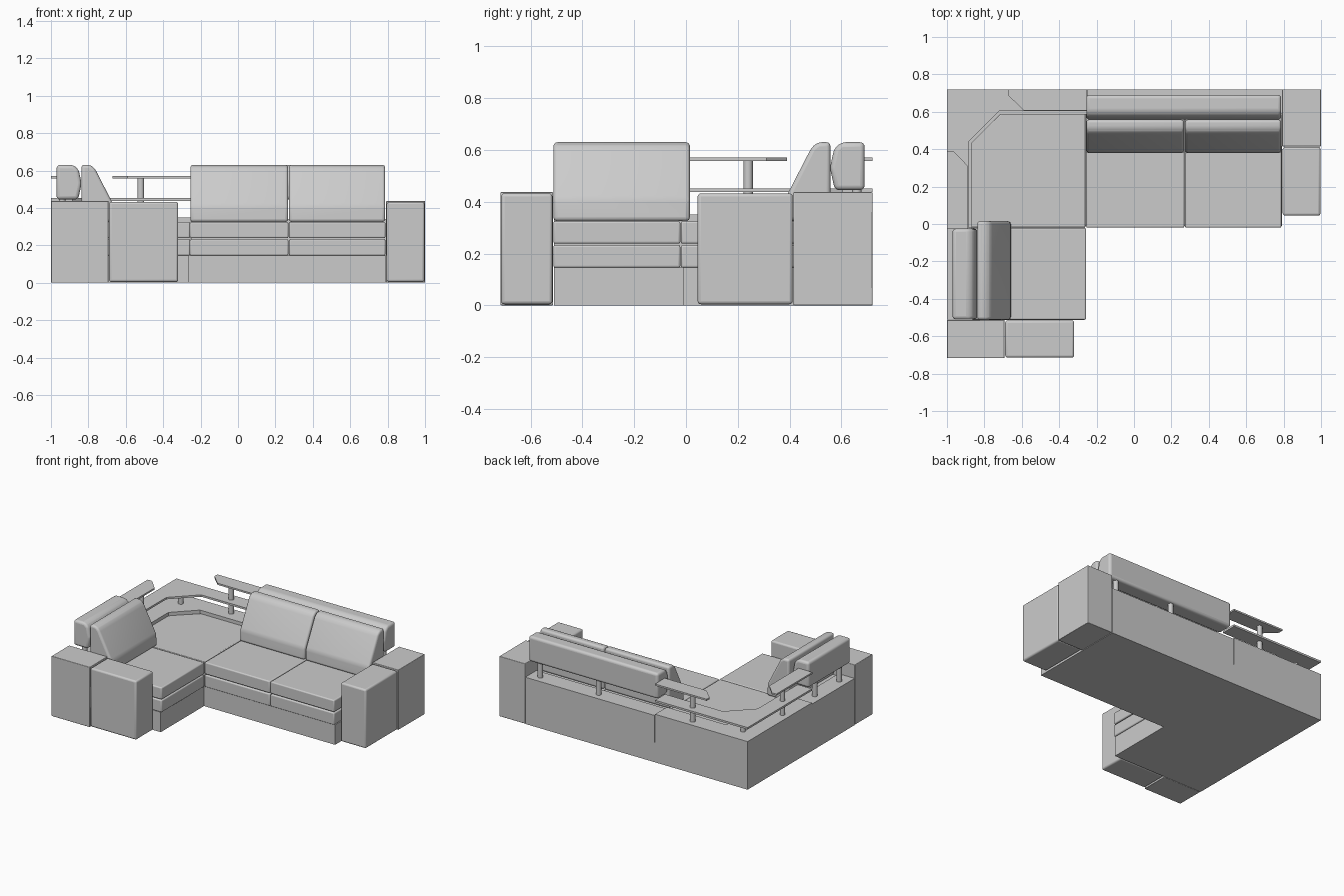
import bpy
import bmesh
import math
from mathutils import Vector

cube = bpy.data.objects.get("Cube")
if cube:
    bpy.data.objects.remove(cube, do_unlink=True)

# One upholstery grey for the whole sofa
GREY = (0.6, 0.6, 0.6, 1.0)
grey = bpy.data.materials.new("grey_upholstery")
grey.use_nodes = True
grey.diffuse_color = GREY
bsdf = next(n for n in grey.node_tree.nodes if n.type == 'BSDF_PRINCIPLED')
bsdf.inputs["Base Color"].default_value = GREY


def prism(name, points, sweep, bevel=0.0, segments=3):
    """Extrude a closed 3D outline along a vector, with optional rounded edges."""
    bm = bmesh.new()
    face = bm.faces.new([bm.verts.new(p) for p in points])
    moved = bmesh.ops.extrude_face_region(bm, geom=[face])["geom"]
    bmesh.ops.translate(bm, vec=Vector(sweep),
                        verts=[g for g in moved if isinstance(g, bmesh.types.BMVert)])
    bmesh.ops.recalc_face_normals(bm, faces=bm.faces)
    mesh = bpy.data.meshes.new(name)
    bm.to_mesh(mesh)
    bm.free()
    mesh.materials.append(grey)
    obj = bpy.data.objects.new(name, mesh)
    bpy.context.collection.objects.link(obj)
    if bevel:
        mod = obj.modifiers.new("rounded_edges", 'BEVEL')
        mod.width = bevel
        mod.segments = segments
        mod.limit_method = 'ANGLE'
        mod.angle_limit = math.radians(20)
        bpy.ops.object.select_all(action='DESELECT')
        obj.select_set(True)
        bpy.context.view_layer.objects.active = obj
        bpy.ops.object.shade_smooth_by_angle(angle=math.radians(40))
    return obj


def slab(name, plan, z0, z1, bevel=0.0):
    return prism(name, [(x, y, z0) for x, y in plan], (0, 0, z1 - z0), bevel)


def box(name, x0, x1, y0, y1, z0, z1, bevel=0.0):
    return slab(name, [(x0, y0), (x1, y0), (x1, y1), (x0, y1)], z0, z1, bevel)


def on_wall(wall, along, depth):
    """Plan position measured from the outer corner, along and in from a wall."""
    return (along - 1, 0.72 - depth) if wall == "back" else (depth - 1, 0.72 - along)


def wall_run(name, wall, profile, start, end, bevel):
    """Sweep a (depth, height) profile along a wall."""
    points = [(*on_wall(wall, start, d), z) for d, z in profile]
    a, b = on_wall(wall, start, 0), on_wall(wall, end, 0)
    return prism(name, points, (b[0] - a[0], b[1] - a[1], 0), bevel, 4)


def post(name, x, y, z0, z1, radius=0.018, sides=16):
    ring = [(x + radius * math.cos(i * math.tau / sides),
             y + radius * math.sin(i * math.tau / sides)) for i in range(sides)]
    obj = slab(name, ring, z0, z1)
    for poly in obj.data.polygons:
        poly.use_smooth = abs(poly.normal.z) < 0.5


# Plinth and low rear walls
slab("base", [(-1, 0.72), (-1, -0.51), (-0.265, -0.51), (-0.265, -0.012),
              (0.79, -0.012), (0.79, 0.72)], 0, 0.145)
box("back_wall", -0.25, 0.79, 0.59, 0.72, 0.145, 0.34)


def corner_band(inner, chamfer):
    """Angled band that wraps the outer corner up to both backrests."""
    return [(-1, 0.72), (-1, -0.02), (inner - 1, -0.02), (inner - 1, 0.72 - chamfer),
            (chamfer - 1, 0.72 - inner), (-0.255, 0.72 - inner), (-0.255, 0.72)]


slab("corner_wall", corner_band(0.135, 0.285), 0.145, 0.35)
box("side_wall", -1, -0.87, -0.51, -0.02, 0.145, 0.34)
slab("lower_shelf", corner_band(0.115, 0.28), 0.438, 0.452)

# Seats in two tiers
TIERS = {"lower": (0.145, 0.233), "upper": (0.238, 0.325)}
for tier, (z0, z1) in TIERS.items():
    box(f"{tier}_seat_left", 0.273, 0.788, -0.02, 0.59, z0, z1, 0.008)
    box(f"{tier}_seat_middle", -0.256, 0.269, -0.02, 0.59, z0, z1, 0.008)
    box(f"{tier}_seat_side", -0.87, -0.256, -0.512, -0.022, z0, z1, 0.008)
    slab(f"{tier}_seat_corner", [(-0.87, -0.018), (-0.26, -0.018), (-0.26, 0.59),
                                 (-0.71, 0.59), (-0.87, 0.44)], z0, z1, 0.005)

# Arms: a plain rear block and a softly rounded front block each
box("left_arm_rear", 0.792, 1, 0.415, 0.72, 0, 0.437, 0.004)
box("left_arm_front", 0.795, 0.997, 0.045, 0.412, 0.004, 0.432, 0.012)
box("right_arm_rear", -1, -0.692, -0.717, -0.513, 0, 0.437, 0.004)
box("right_arm_front", -0.689, -0.32, -0.714, -0.516, 0.004, 0.432, 0.012)

# Back cushions and the bolsters behind them
CUSHION = [(0.162, 0.325), (0.342, 0.325), (0.338, 0.41), (0.235, 0.61),
           (0.21, 0.63), (0.162, 0.63)]
BOLSTER = [(0.03, 0.445), (0.145, 0.445), (0.164, 0.53), (0.148, 0.605),
           (0.12, 0.63), (0.03, 0.63)]
wall_run("cushion_middle", "back", CUSHION, 0.745, 1.268, 0.02)
wall_run("cushion_left", "back", CUSHION, 1.273, 1.787, 0.02)
wall_run("cushion_side", "side", CUSHION, 0.705, 1.232, 0.02)
wall_run("bolster_back", "back", BOLSTER, 0.745, 1.787, 0.018)
wall_run("bolster_side", "side", BOLSTER, 0.745, 1.23, 0.018)

# Upper shelves, with one angled end each, and their posts
SHELF = [(0.33, 0), (0.33, 0.035), (0.41, 0.112), (0.745, 0.112), (0.745, 0)]
for wall in ("back", "side"):
    slab(f"upper_shelf_{wall}", [on_wall(wall, u, d) for u, d in SHELF], 0.558, 0.57)
    x, y = on_wall(wall, 0.48, 0.055)
    post(f"shelf_post_{wall}", x, y, 0.34, 0.56)
post("corner_post", -0.88, 0.6, 0.34, 0.44)

# Posts carrying the bolsters
for wall, places in (("back", (1.24, 1.71)), ("side", (0.86, 1.14))):
    for i, along in enumerate(places):
        x, y = on_wall(wall, along, 0.06)
        post(f"bolster_post_{wall}_{i + 1}", x, y, 0.33, 0.46)
